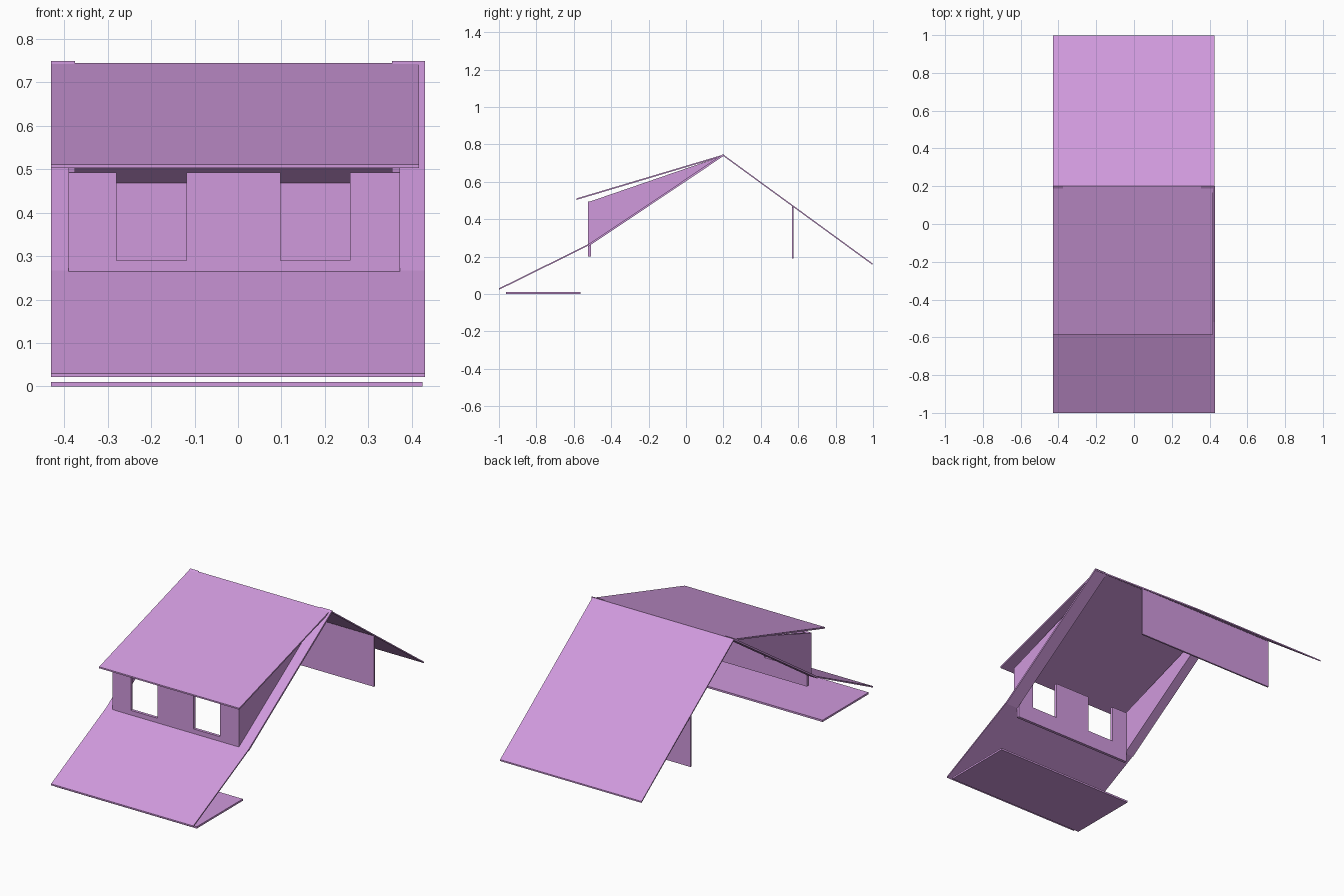
import bpy
import bmesh
from mathutils import Vector

cube = bpy.data.objects.get("Cube")
if cube:
    bpy.data.objects.remove(cube, do_unlink=True)

lilac = bpy.data.materials.new("lilac")
lilac.use_nodes = True
colour = (0.63, 0.32, 0.72, 1)
lilac.diffuse_color = colour
lilac.node_tree.nodes["Principled BSDF"].inputs["Base Color"].default_value = colour


def extrude(name, points, move):
    """Solid made by extruding a flat outline along a vector."""
    bm = bmesh.new()
    face = bm.faces.new([bm.verts.new(p) for p in points])
    result = bmesh.ops.extrude_face_region(bm, geom=[face])
    verts = [g for g in result["geom"] if isinstance(g, bmesh.types.BMVert)]
    bmesh.ops.translate(bm, verts=verts, vec=Vector(move))
    bmesh.ops.recalc_face_normals(bm, faces=bm.faces)
    mesh = bpy.data.meshes.new(name)
    bm.to_mesh(mesh)
    bm.free()
    mesh.materials.append(lilac)
    obj = bpy.data.objects.new(name, mesh)
    bpy.context.collection.objects.link(obj)
    return obj


def side_profile(name, outline, x0, x1):
    return extrude(name, [(x0, y, z) for y, z in outline], (x1 - x0, 0, 0))


def slab(name, low, high, x0, x1, thick=0.008):
    """Sloping sheet between two (y, z) points on its upper surface."""
    (ya, za), (yb, zb) = low, high
    side_profile(name, [low, high, (yb, zb - thick), (ya, za - thick)], x0, x1)


LEFT, RIGHT = -0.43, 0.425
ridge = (0.2, 0.745)
knee = (-0.52, 0.267)

# Roof planes
slab("rear_roof", (0.998, 0.163), ridge, LEFT, RIGHT)
slab("lower_front_roof", (-1.0, 0.03), knee, LEFT, 0.43)
slab("dormer_roof", (-0.585, 0.511), ridge, LEFT, 0.417)

# Side margins of the front roof and the dormer cheeks standing on them
for side, margin, cheek in (("right", (-0.43, -0.375), (-0.39, -0.375)),
                            ("left", (0.355, 0.43), (0.355, 0.373))):
    slab(side + "_roof_margin", knee, (0.2, 0.749), *margin, thick=0.012)
    side_profile(side + "_dormer_cheek",
                 [(-0.52, 0.262), (-0.52, 0.492), (0.195, 0.738)], *cheek)

# Dormer front wall, with two window openings that reach its top
top, step, sill, foot = 0.493, 0.265, 0.29, 0.2
outline = [(-0.375, foot), (0.355, foot), (0.355, step), (0.373, step), (0.373, top)]
for x0, x1 in ((0.098, 0.258), (-0.28, -0.118)):
    outline += [(x1, top), (x1, sill), (x0, sill), (x0, top)]
outline += [(-0.39, top), (-0.39, step), (-0.375, step)]
extrude("dormer_front_wall", [(x, -0.525, z) for x, z in outline], (0, 0.016, 0))

# Rear wall and floor plate
side_profile("rear_wall", [(0.567, 0.19), (0.576, 0.19), (0.576, 0.462), (0.567, 0.468)],
             LEFT, RIGHT)
side_profile("floor_plate", [(-0.963, 0), (-0.565, 0), (-0.565, 0.01), (-0.963, 0.01)],
             LEFT, RIGHT)
